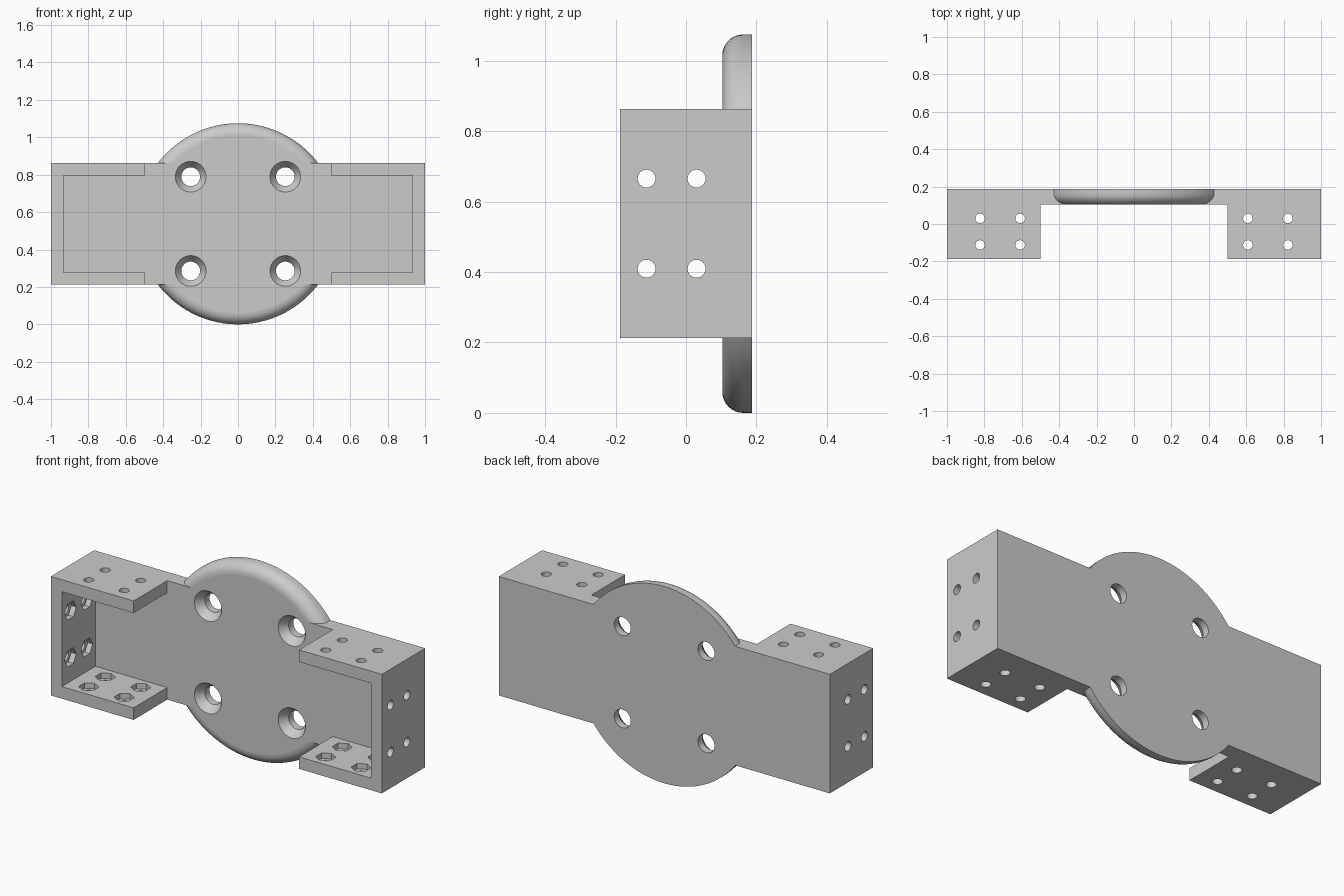
import bpy, bmesh
from math import sin, cos, pi
from mathutils import Matrix, Vector

cube = bpy.data.objects.get("Cube")
if cube:
    bpy.data.objects.remove(cube, do_unlink=True)

MID = 0.5375            # height of the centre line, also the disc radius
HALF = 0.325            # half height of the bracket
BACK, PLATE, FRONT = 0.187, 0.103, -0.187
WALL = 0.066

grey = bpy.data.materials.new("plain grey")
grey.use_nodes = True
grey.diffuse_color = (0.6, 0.6, 0.6, 1)
grey.node_tree.nodes["Principled BSDF"].inputs["Base Color"].default_value = (0.6, 0.6, 0.6, 1)


def make_object(name, bm):
    bmesh.ops.recalc_face_normals(bm, faces=bm.faces[:])
    mesh = bpy.data.meshes.new(name)
    bm.to_mesh(mesh)
    bm.free()
    ob = bpy.data.objects.new(name, mesh)
    bpy.context.collection.objects.link(ob)
    mesh.materials.append(grey)
    return ob


def add_box(bm, lo, hi):
    lo, hi = Vector(lo), Vector(hi)
    m = Matrix.Translation((lo + hi) / 2) @ Matrix.Diagonal((*(hi - lo), 1))
    bmesh.ops.create_cube(bm, size=1, matrix=m)


def add_lathe(bm, profile, origin, axis, steps, turn=0):
    """Closed solid from (radius, distance) rings along an axis."""
    axis = Vector(axis)
    u = Vector((0, 1, 0)) if abs(axis.y) < 0.5 else Vector((1, 0, 0))
    v = axis.cross(u)
    rings = []
    for r, d in profile:
        angles = [2 * pi * i / steps + turn for i in range(steps)]
        rings.append([bm.verts.new(Vector(origin) + axis * d + u * r * cos(a) + v * r * sin(a))
                      for a in angles])
    for a, b in zip(rings, rings[1:]):
        for i in range(steps):
            j = (i + 1) % steps
            bm.faces.new((a[i], a[j], b[j], b[i]))
    bm.faces.new(rings[0])
    bm.faces.new(rings[-1])


def boolean(target, tool, operation):
    mod = target.modifiers.new(operation.title(), "BOOLEAN")
    mod.operation, mod.solver, mod.object = operation, "EXACT", tool
    bpy.context.view_layer.update()
    deps = bpy.context.evaluated_depsgraph_get()
    mesh = bpy.data.meshes.new_from_object(target.evaluated_get(deps))
    target.modifiers.clear()
    target.data = mesh
    bpy.data.objects.remove(tool, do_unlink=True)


# Bracket: a solid block hollowed from the front
bm = bmesh.new()
add_box(bm, (-1, FRONT, MID - HALF), (1, BACK, MID + HALF))
bracket = make_object("mounting_bracket", bm)

bm = bmesh.new()
add_box(bm, (-1 + WALL, -0.5, MID - HALF + WALL), (1 - WALL, PLATE, MID + HALF - WALL))
boolean(bracket, make_object("hollow_cutter", bm), "DIFFERENCE")
bm = bmesh.new()
add_box(bm, (-0.5, -0.5, -0.2), (0.5, PLATE, 1.3))
boolean(bracket, make_object("gap_cutter", bm), "DIFFERENCE")

# Round centre disc with a rounded front rim
bm = bmesh.new()
rim = 0.06
profile = [(MID, 0)]
for i in range(9):
    a = i / 8 * pi / 2
    profile.append((MID - rim + rim * cos(a), BACK - PLATE - rim + rim * sin(a)))
add_lathe(bm, profile, (0, BACK, MID), (0, -1, 0), 128)
boolean(bracket, make_object("centre_disc", bm), "UNION")

# Four countersunk screw holes in the plate
bm = bmesh.new()
for x in (-0.253, 0.253):
    for z in (-0.252, 0.252):
        add_lathe(bm, [(0.05, -0.1), (0.05, 0.04), (0.082, 0.084), (0.082, 0.12)],
                  (x, BACK, MID + z), (0, -1, 0), 48)
boolean(bracket, make_object("screw_hole_cutter", bm), "DIFFERENCE")

# Bolt holes through the walls, with hexagonal nut pockets inside
wall_spots = []
for side in (-1, 1):
    for y in (-0.112, 0.03):
        for z in (-0.128, 0.128):
            wall_spots.append(((side, y, MID + z), (side, 0, 0)))
        for x in (0.609, 0.823):
            for end in (-1, 1):
                wall_spots.append(((side * x, y, MID + end * HALF), (0, 0, end)))

for name, radius, steps, near, far in (("bolt_hole_cutter", 0.0255, 24, -0.1, 0.05),
                                       ("nut_pocket_cutter", 0.05, 6, -0.1, -0.036)):
    bm = bmesh.new()
    for spot, axis in wall_spots:
        add_lathe(bm, [(radius, near), (radius, far)], spot, axis, steps)
    boolean(bracket, make_object(name, bm), "DIFFERENCE")

# Smooth the curved faces, keep the flat ones flat
bpy.ops.object.select_all(action="DESELECT")
bracket.select_set(True)
bpy.context.view_layer.objects.active = bracket
bpy.ops.object.shade_smooth_by_angle(angle=pi / 6)
for face in bracket.data.polygons:
    if max(abs(c) for c in face.normal) > 0.9999 and face.area > 0.002:
        face.use_smooth = False
    face.material_index = 0
